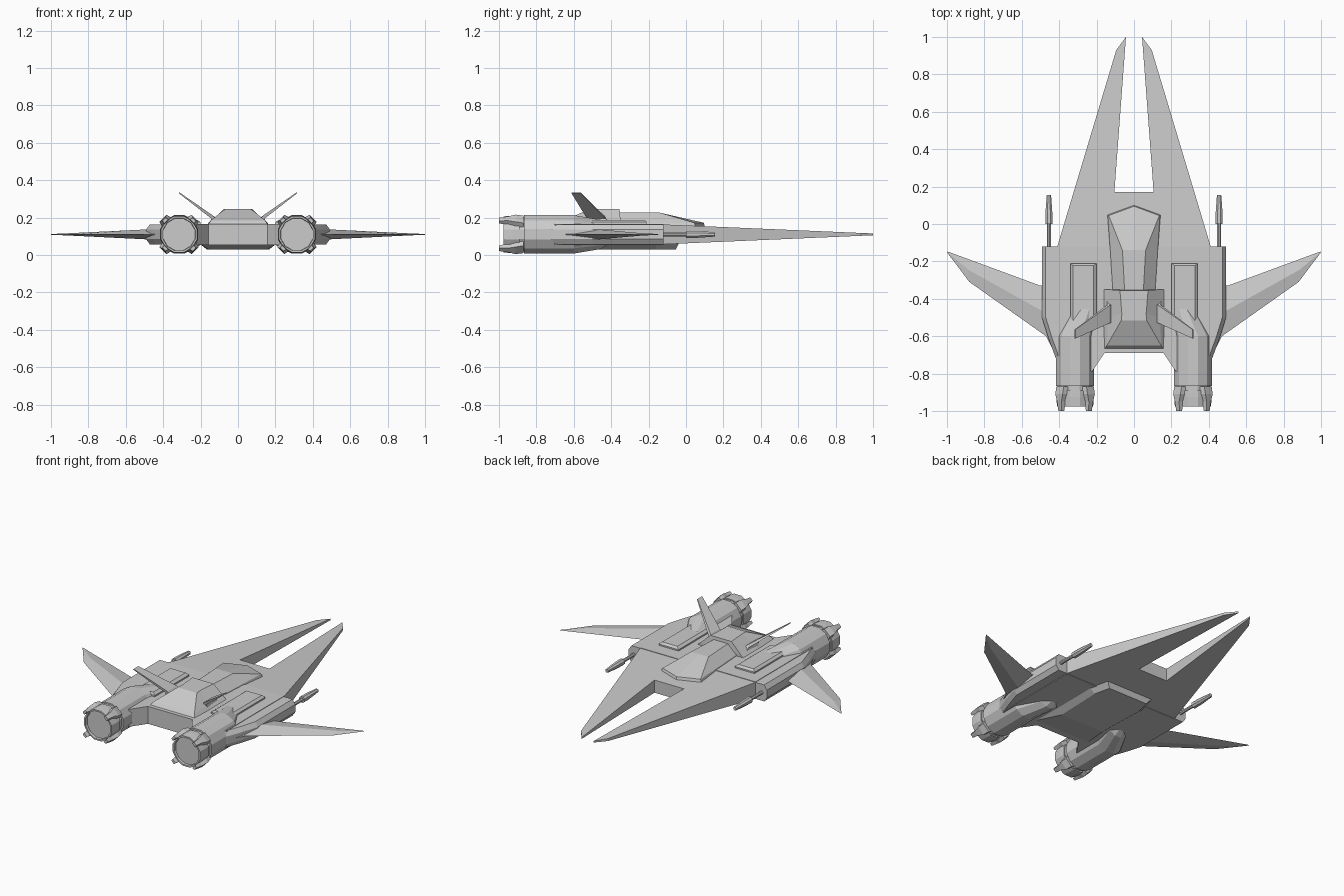
import bpy, bmesh, math


def loft(name, loops):
    """Skin a list of equal-length point loops, cap the ends, mirror across x = 0."""
    bm = bmesh.new()
    rings = [[bm.verts.new(p) for p in loop] for loop in loops]
    n = len(rings[0])
    for a, b in zip(rings, rings[1:]):
        for i in range(n):
            j = (i + 1) % n
            bm.faces.new((a[i], a[j], b[j], b[i]))
    bm.faces.new(rings[0])
    bm.faces.new(rings[-1])
    bmesh.ops.recalc_face_normals(bm, faces=bm.faces)
    # open the centre plane so mirrored halves join
    inner = [f for f in bm.faces if all(abs(v.co.x) < 1e-5 for v in f.verts)]
    bmesh.ops.delete(bm, geom=inner, context='FACES')
    mesh = bpy.data.meshes.new(name)
    bm.to_mesh(mesh)
    bm.free()
    ob = bpy.data.objects.new(name, mesh)
    bpy.context.collection.objects.link(ob)
    mod = ob.modifiers.new("mirror", 'MIRROR')
    mod.merge_threshold = 0.0005
    return ob


def slab(name, outline, bottom, top):
    """Vertical-walled plate whose bottom and top heights depend on y."""
    return loft(name, [[(x, y, f(y)) for x, y in outline] for f in (bottom, top)])


def circle(y, cx, cz, r, n=12):
    return [(cx + r * math.cos((i + .5) * math.tau / n), y,
             cz + r * math.sin((i + .5) * math.tau / n)) for i in range(n)]


def flat(z, pts):
    return [(x, y, z) for x, y in pts]


# Forked forward hull, thinning towards the tips
slab("forward_hull",
     [(0, -.12), (0, .17), (.105, .17), (.043, 1), (.095, .93), (.41, -.12)],
     lambda y: .057 + (y + .12) * .043, lambda y: .163 - (y + .12) * .043)

# Rear hull plate between the engines
slab("rear_hull",
     [(0, -.12), (.41, -.12), (.41, -.70), (.225, -.79), (.158, -.69), (0, -.69)],
     lambda y: .054, lambda y: .166)

# Side sponsons fairing into the engines
loft("side_sponson", [[(.36, y, .057), (x - .02, y, .057), (x, y, .085), (x, y, .135),
                       (x - .02, y, .163), (.36, y, .163)]
                      for y, x in ((-.12, .492), (-.5, .492), (-.61, .458), (-.74, .41))])

# Swept wings with a central ridge
loft("wing", [
    [(.40, -.31, .11), (.40, -.50, .145), (.40, -.74, .11), (.40, -.50, .075)],
    [(.50, -.33, .11), (.50, -.46, .136), (.47, -.60, .11), (.50, -.46, .084)],
    [(.88, -.19, .11), (.885, -.245, .117), (.88, -.31, .11), (.885, -.245, .103)],
    [(.997, -.147, .11), (1, -.15, .112), (.997, -.155, .11), (1, -.15, .108)]])

# Cockpit canopy
loft("canopy", [
    flat(.155, [(0, .10), (.142, .048), (.115, -.36), (0, -.36)]),
    flat(.172, [(0, .095), (.135, .045), (.112, -.36), (0, -.36)]),
    flat(.226, [(0, -.14), (.062, -.14), (.05, -.36), (0, -.36)])])

# Raised block behind the cockpit
loft("rear_spine", [
    flat(.16, [(0, -.35), (.168, -.35), (.168, -.50), (.16, -.67), (0, -.67)]),
    flat(.185, [(0, -.35), (.14, -.35), (.14, -.50), (.145, -.65), (0, -.65)]),
    flat(.246, [(0, -.355), (.075, -.355), (.065, -.48), (.068, -.515), (0, -.515)])])

# Flat housings on the upper deck
loft("deck_housing", [
    flat(.15, [(.20, -.21), (.34, -.21), (.34, -.56), (.20, -.56)]),
    flat(.175, [(.20, -.21), (.34, -.21), (.34, -.56), (.20, -.56)]),
    flat(.188, [(.217, -.222), (.325, -.222), (.325, -.55), (.217, -.55)])])

# Belly keel
loft("belly_keel", [
    flat(.06, [(0, -.04), (.165, -.04), (.205, -.16), (.205, -.69), (0, -.69)]),
    flat(.028, [(0, -.055), (.14, -.055), (.165, -.16), (.155, -.47), (0, -.47)])])

# Engine nacelles with tapered fronts, groove and recessed nozzle
E, Z = .315, .11
loft("engine", [circle(y, cx, Z, r) for y, cx, r in (
    (-.40, .255, .045), (-.46, .262, .082), (-.60, E, .106), (-.865, E, .106), (-.865, E, .096),
    (-.89, E, .096), (-.89, E, .104), (-.925, E, .104), (-.975, E, .1),
    (-.975, E, .09), (-.96, E, .088))])

# Four claws round each nozzle
for k in range(4):
    a = math.radians(45 + 90 * k)
    c, s = math.cos(a), math.sin(a)

    def claw(y, r0, r1, w):
        return [(E + r * c - t * s, y, Z + r * s + t * c)
                for r, t in ((r0, -w), (r1, -w * .8), (r1, w * .8), (r0, w))]
    loft("nozzle_claw", [claw(-.87, .09, .114, .035), claw(-.91, .09, .122, .034),
                         claw(-.95, .09, .12, .02), claw(-1, .098, .114, .015)])

# Canted tail fins
loft("tail_fin", [
    [(.105, -.42, .18), (.145, -.405, .175), (.15, -.52, .175), (.11, -.53, .18)],
    [(.13, -.435, .208), (.143, -.432, .195), (.143, -.53, .195), (.13, -.53, .208)],
    [(.314, -.565, .335), (.318, -.565, .331), (.318, -.613, .331), (.314, -.613, .335)]])

# Wing-root guns
loft("gun", [circle(y, .455, .11, r, 8) for y, r in (
    (-.14, .011), (0, .011), (0, .021), (.06, .02), (.15, .013), (.155, .011))])
